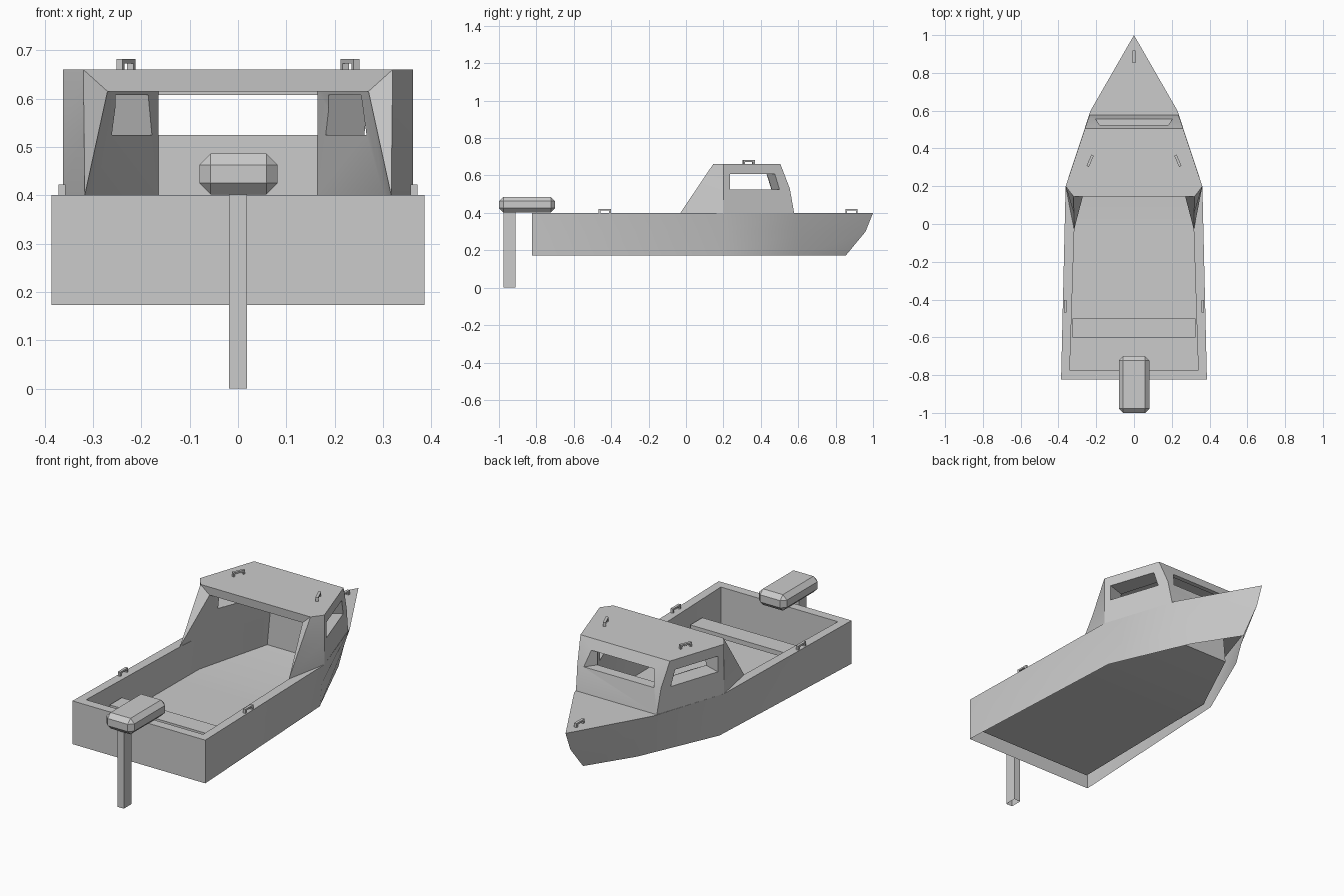
import bpy
import bmesh
from math import radians, atan2
from mathutils import Vector, Matrix

if "Cube" in bpy.data.objects:
    bpy.data.objects.remove(bpy.data.objects["Cube"], do_unlink=True)

grey = bpy.data.materials.new("plain grey")
grey.use_nodes = True
grey.diffuse_color = (0.6, 0.6, 0.6, 1)
grey.node_tree.nodes["Principled BSDF"].inputs["Base Color"].default_value = (0.6, 0.6, 0.6, 1)

DECK, KEEL, CEILING, ROOF = 0.40, 0.173, 0.615, 0.66


def finish(name, bm):
    bmesh.ops.recalc_face_normals(bm, faces=bm.faces)
    mesh = bpy.data.meshes.new(name)
    bm.to_mesh(mesh)
    bm.free()
    obj = bpy.data.objects.new(name, mesh)
    mesh.materials.append(grey)
    bpy.context.collection.objects.link(obj)
    return obj


def activate(obj):
    bpy.ops.object.select_all(action='DESELECT')
    obj.select_set(True)
    bpy.context.view_layer.objects.active = obj


def smooth(obj):
    activate(obj)
    bpy.ops.object.shade_smooth_by_angle(angle=radians(30))


def ring(half, z):
    """Mirror a half outline, listed stern to bow on +x, into a closed ring."""
    other = [(-x, y) for x, y in reversed(half) if x > 0]
    return [Vector((x, y, z)) for x, y in half + other]


def loft(bm, rings, caps=False, closed=True):
    rows = [[bm.verts.new(p) for p in r] for r in rings]
    n = len(rows[0])
    for low, high in zip(rows, rows[1:]):
        for i in range(n if closed else n - 1):
            j = (i + 1) % n
            bm.faces.new((low[i], low[j], high[j], high[i]))
    if caps:
        bm.faces.new(rows[0])
        bm.faces.new(rows[-1])
    return rows


def solid(name, rings):
    bm = bmesh.new()
    loft(bm, rings, caps=True)
    return finish(name, bm)


def box(name, low, high, bevel=0):
    low, high = Vector(low), Vector(high)
    bm = bmesh.new()
    bmesh.ops.create_cube(bm, size=1)
    bmesh.ops.scale(bm, vec=high - low, verts=bm.verts)
    bmesh.ops.translate(bm, vec=(low + high) / 2, verts=bm.verts)
    if bevel:
        bmesh.ops.bevel(bm, geom=bm.edges[:], offset=bevel, segments=1,
                        affect='EDGES', profile=0.5)
    return finish(name, bm)


def cut(obj, cutter):
    cutter.hide_render = True
    mod = obj.modifiers.new("cut", 'BOOLEAN')
    mod.operation = 'DIFFERENCE'
    mod.solver = 'EXACT'
    mod.object = cutter
    activate(obj)
    bpy.ops.object.modifier_apply(modifier=mod.name)
    bpy.data.objects.remove(cutter, do_unlink=True)


# Hull: bottomless outer skin, flat deck, cockpit well with its floor
keel = [(0.386, -0.823), (0.335, 0.2), (0.15, 0.62), (0, 0.855)]
chine = [(0.386, -0.823), (0.348, 0.2), (0.19, 0.61), (0, 0.96)]
gunwale = [(0.386, -0.823), (0.362, 0.2), (0.23, 0.6), (0, 1.0)]
well_top = [(0.34, -0.775), (0.316, -0.03), (0.302, 0.15), (0.165, 0.5)]
well_base = [(0.34, -0.775), (0.332, -0.03), (0.33, 0.15), (0.18, 0.5)]

bm = bmesh.new()
g = loft(bm, [ring(keel, KEEL), ring(chine, 0.30), ring(gunwale, DECK)])[-1]
base = ring(well_base, 0.21)
for corner in base[3:5]:
    corner.z = 0.245
f, w = loft(bm, [base, ring(well_top, DECK)])
bm.faces.new(g[:4] + w[3::-1])
bm.faces.new(g[3:] + w[:3:-1])
bm.faces.new((g[3], w[4], w[3]))
bm.faces.new((g[6], g[0], w[0], w[7]))
for i in range(3):
    bm.faces.new((f[i], f[i + 1], f[6 - i], f[7 - i]))
smooth(finish("hull", bm))

box("bench", (-0.325, -0.6, 0.285), (0.325, -0.5, 0.31))

# Cabin: outer and inner walls, open to the stern between two raked wings
bm = bmesh.new()
outer = loft(bm, [
    ring([(0.317, -0.03), (0.362, 0.2), (0.235, 0.578)], DECK),
    ring([(0.3185, 0.0575), (0.362, 0.2), (0.243, 0.555)], 0.53),
    ring([(0.32, 0.145), (0.362, 0.2), (0.26, 0.505)], ROOF)], closed=False)
inner = loft(bm, [
    ring([(0.302, 0.15), (0.165, 0.5)], DECK),
    ring([(0.27, 0.15), (0.165, 0.5)], CEILING)], closed=False)
bm.faces.new(outer[2])
bm.faces.new(inner[1])
bm.faces.new(outer[0] + inner[0][::-1])
bm.faces.new((inner[1][0], inner[1][-1], outer[2][-1], outer[2][0]))
for end in (0, -1):
    bm.faces.new((outer[0][end], inner[0][end], inner[1][end]))
    bm.faces.new((outer[0][end], inner[1][end], outer[2][end], outer[1][end]))
cabin = finish("cabin", bm)

# Windscreen opening, flared outwards
cut(cabin, solid("windscreen_cutter", [
    [Vector((sx * x, y, z)) for sx, z in ((-1, 0.525), (1, 0.525), (1, 0.607), (-1, 0.607))]
    for x, y in ((0.122, 0.44), (0.249, 0.62))]))

# Side window openings, narrowing towards the inside
for side in (1, -1):
    pane = [(0.235, 0.525, 0.3), (0.5, 0.525, 0.5), (0.475, 0.607, 0.5), (0.235, 0.607, 0.3)]
    rings = []
    for depth in (0.04, -0.13):
        rings.append([Vector((side * (0.362 - 0.336 * (y - 0.2) + 0.948 * depth),
                              y + slant * depth, z)) for y, z, slant in pane])
    cut(cabin, solid("side_window_cutter", rings))
smooth(cabin)


# Grab handles: a flat bar on two feet
def handle(name, x, y, z, turn=0):
    profile = [(-0.033, 0), (-0.033, 0.022), (0.033, 0.022), (0.033, 0),
               (0.023, 0), (0.023, 0.013), (-0.023, 0.013), (-0.023, 0)]
    place = Matrix.Translation((x, y, z)) @ Matrix.Rotation(turn, 4, 'Z')
    solid(name, [[place @ Vector((t, a, b)) for a, b in profile] for t in (-0.007, 0.007)])


handle("bow_handle", 0, 0.885, DECK)
for side, label in ((1, "left"), (-1, "right")):
    handle(label + "_roof_handle", side * 0.232, 0.335, ROOF, side * atan2(0.03, 0.07))
    handle(label + "_gunwale_handle", side * 0.364, -0.435, DECK)

# Outboard motor: bevelled cowl on a hollow leg
box("motor_cowl", (-0.08, -1.0, 0.402), (0.082, -0.7, 0.486), bevel=0.023)
bm = bmesh.new()
loft(bm, [ring([(0.019, -0.975), (0.019, -0.912)], z) for z in (0, 0.41)])
finish("motor_leg", bm)
